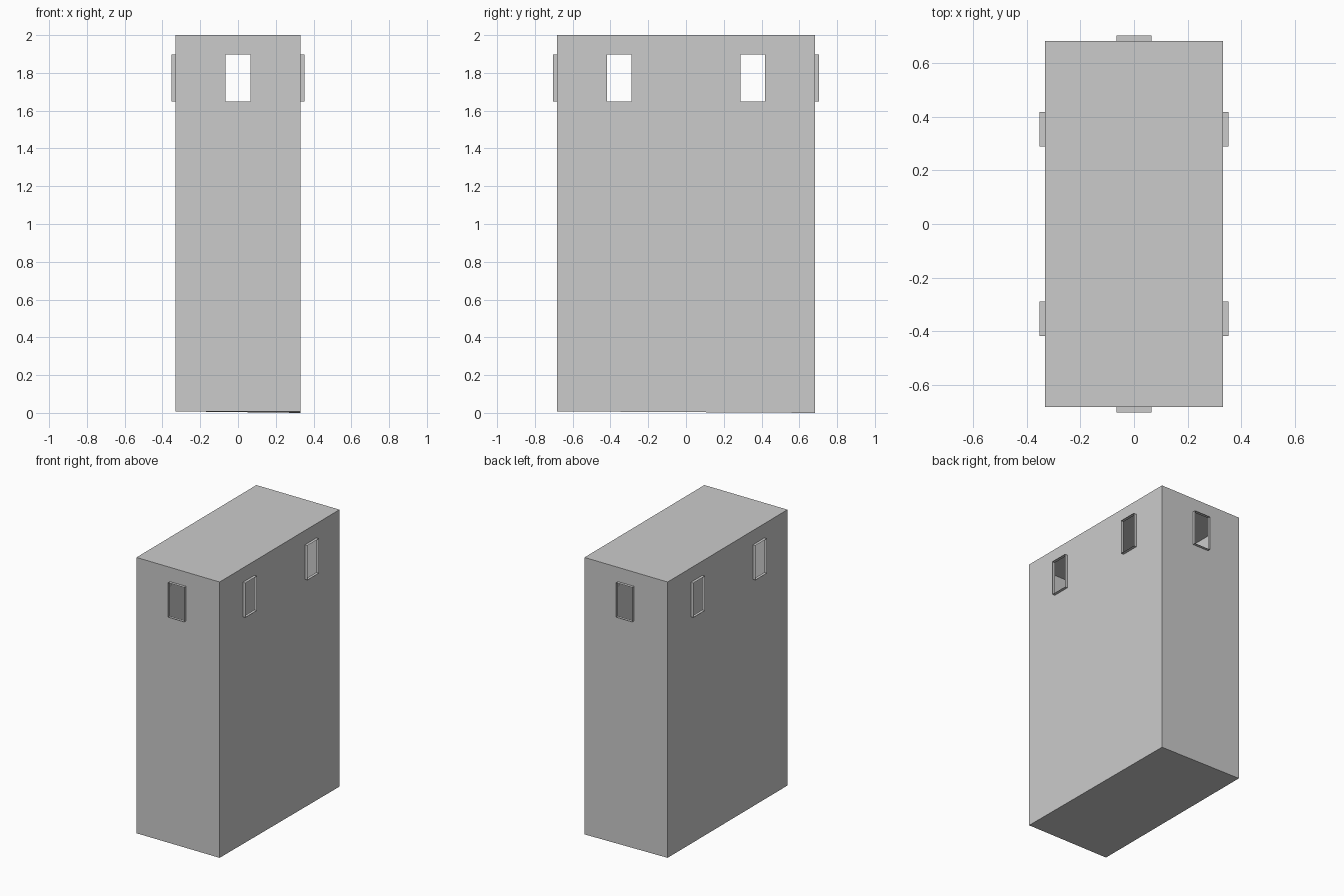
import bpy, bmesh

if "Cube" in bpy.data.objects:
    bpy.data.objects.remove(bpy.data.objects["Cube"])

W, D, H = 0.332, 0.684, 2.0      # half width, half depth, height
Z0, Z1 = 1.648, 1.897            # window sill and head
HALF, LIP = 0.065, 0.021         # window half width, frame projection
SIDE_Y = 0.354                   # side window centres


def base_z(x, y):
    # floor dips very slightly at one corner
    return 0.008 * (1 - (x / W + 1) / 2 * (y / D + 1) / 2)


def make_object(name, bm):
    bmesh.ops.remove_doubles(bm, verts=bm.verts, dist=1e-5)
    me = bpy.data.meshes.new(name)
    bm.to_mesh(me)
    bm.free()
    ob = bpy.data.objects.new(name, me)
    bpy.context.collection.objects.link(ob)
    return ob


def add_quad(bm, pts):
    bm.faces.new([bm.verts.new(p) for p in pts])


def wall_point(axis, sign, t, off=0.0):
    # horizontal position on a wall, counter-clockwise when seen from above
    if axis == 'x':
        return sign * (W + off), sign * t
    return -sign * t, sign * (D + off)


def add_wall(bm, axis, sign, half, centres):
    # thin wall panel with open window holes
    cuts = [-half] + [c + s * HALF for c in centres for s in (-1, 1)] + [half]
    rows = [0, Z0, Z1, H]
    for i in range(len(cuts) - 1):
        for j in range(3):
            if i % 2 and j == 1:
                continue
            a = wall_point(axis, sign, cuts[i])
            b = wall_point(axis, sign, cuts[i + 1])
            lo_a, lo_b = (base_z(*a), base_z(*b)) if j == 0 else (rows[j], rows[j])
            hi = rows[j + 1]
            add_quad(bm, [(*a, lo_a), (*b, lo_b), (*b, hi), (*a, hi)])


def add_frame(axis, sign, c, name):
    # thin open sleeve standing out from the window edge
    bm = bmesh.new()
    ring = [(c - HALF, Z0), (c - HALF, Z1), (c + HALF, Z1), (c + HALF, Z0)]
    for k in range(4):
        (t0, z0), (t1, z1) = ring[k], ring[(k + 1) % 4]
        add_quad(bm, [(*wall_point(axis, sign, t0), z0),
                      (*wall_point(axis, sign, t1), z1),
                      (*wall_point(axis, sign, t1, LIP), z1),
                      (*wall_point(axis, sign, t0, LIP), z0)])
    make_object(name, bm)


walls = [('x', 1, D, [-SIDE_Y, SIDE_Y], 'right'),
         ('x', -1, D, [-SIDE_Y, SIDE_Y], 'left'),
         ('y', -1, W, [0], 'front'),
         ('y', 1, W, [0], 'back')]

# hollow tower body: walls, roof and floor
body = bmesh.new()
for axis, sign, half, centres, side in walls:
    add_wall(body, axis, sign, half, centres)
corners = [(-W, -D), (W, -D), (W, D), (-W, D)]
add_quad(body, [(x, y, H) for x, y in corners])
add_quad(body, [(x, y, base_z(x, y)) for x, y in reversed(corners)])
make_object("tower_body", body)

# window frames
for axis, sign, half, centres, side in walls:
    for n, c in enumerate(centres, 1):
        add_frame(axis, sign, c, f"window_frame_{side}_{n}")
